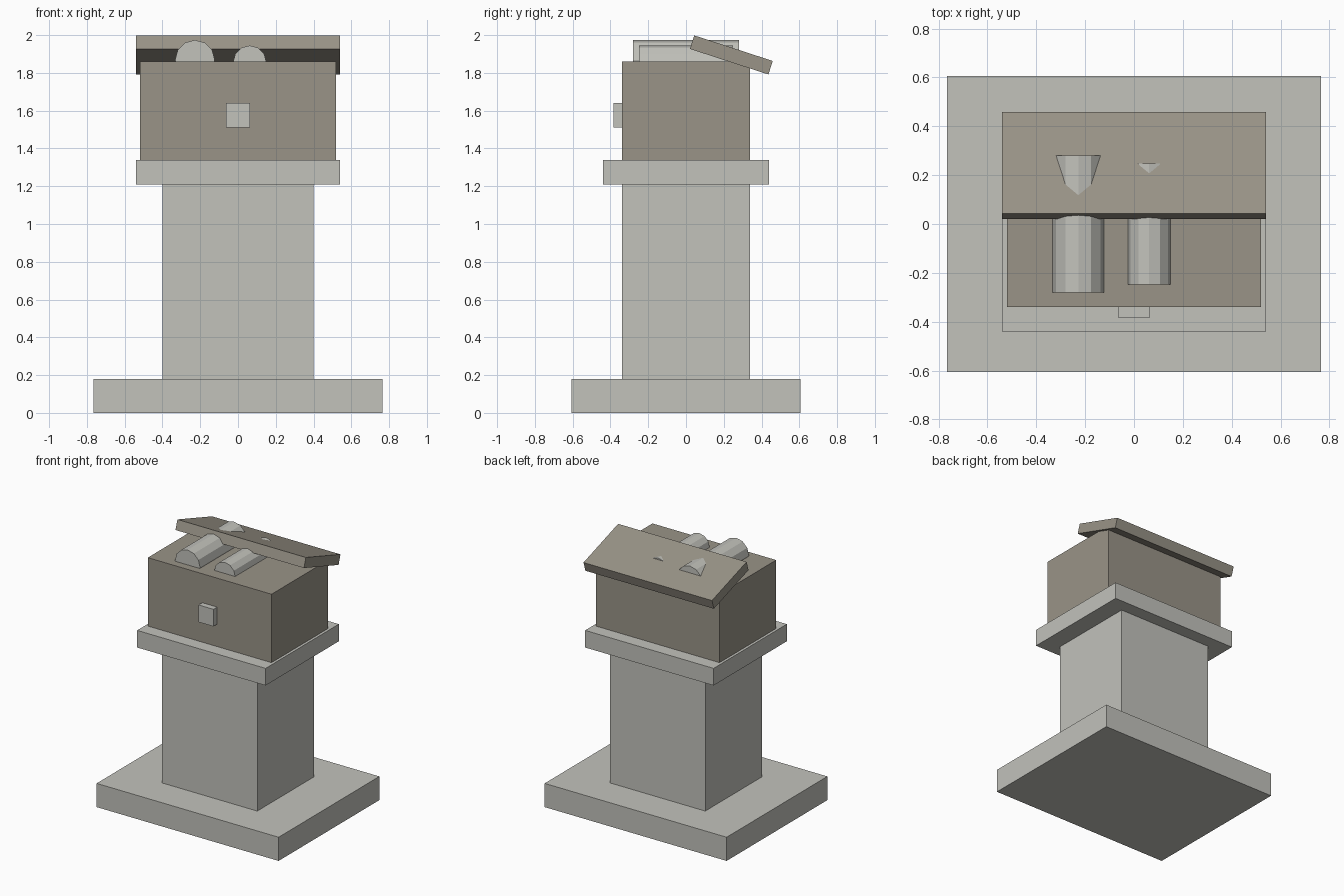
import bpy
from math import radians
from mathutils import Matrix, Vector

cube = bpy.data.objects.get("Cube")
if cube:
    bpy.data.objects.remove(cube, do_unlink=True)


def make_material(name, colour):
    mat = bpy.data.materials.new(name)
    mat.use_nodes = True
    mat.diffuse_color = colour
    mat.node_tree.nodes["Principled BSDF"].inputs["Base Color"].default_value = colour
    return mat


pale_stone = make_material("pale stone", (0.54, 0.54, 0.50, 1))
brown_stone = make_material("brown stone", (0.32, 0.295, 0.245, 1))


def finish(name, mat):
    obj = bpy.context.object
    obj.name = obj.data.name = name
    obj.data.materials.append(mat)
    return obj


def box(name, mat, centre, size, tilt=0):
    bpy.ops.mesh.primitive_cube_add(size=1, location=centre)
    obj = finish(name, mat)
    obj.data.transform(Matrix.Diagonal(Vector(size).to_4d()))
    obj.rotation_euler.x = radians(tilt)
    return obj


def scroll(name, x, z, radius, length):
    # Twelve-sided roll lying front to back, with an edge along the top
    bpy.ops.mesh.primitive_cylinder_add(vertices=12, radius=radius, depth=length,
                                        location=(x, 0, z), rotation=(radians(90), 0, 0))
    return finish(name, pale_stone)


# Pedestal
box("base_slab", pale_stone, (0, 0, 0.09), (1.53, 1.21, 0.18))
box("column", pale_stone, (0, 0, 0.695), (0.80, 0.68, 1.03))
box("top_slab", pale_stone, (0, 0, 1.275), (1.08, 0.88, 0.13))

# Chest with its clasp and tilted lid
box("chest", brown_stone, (0, 0, 1.60), (1.04, 0.68, 0.52))
box("clasp", pale_stone, (0, -0.355, 1.575), (0.125, 0.06, 0.13))
box("lid", brown_stone, (0, 0.24, 1.895), (1.08, 0.437, 0.075), tilt=-18)

# Rolls lying in the chest
scroll("large_scroll", -0.228, 1.869, 0.105, 0.56)
scroll("small_scroll", 0.062, 1.857, 0.088, 0.495)
